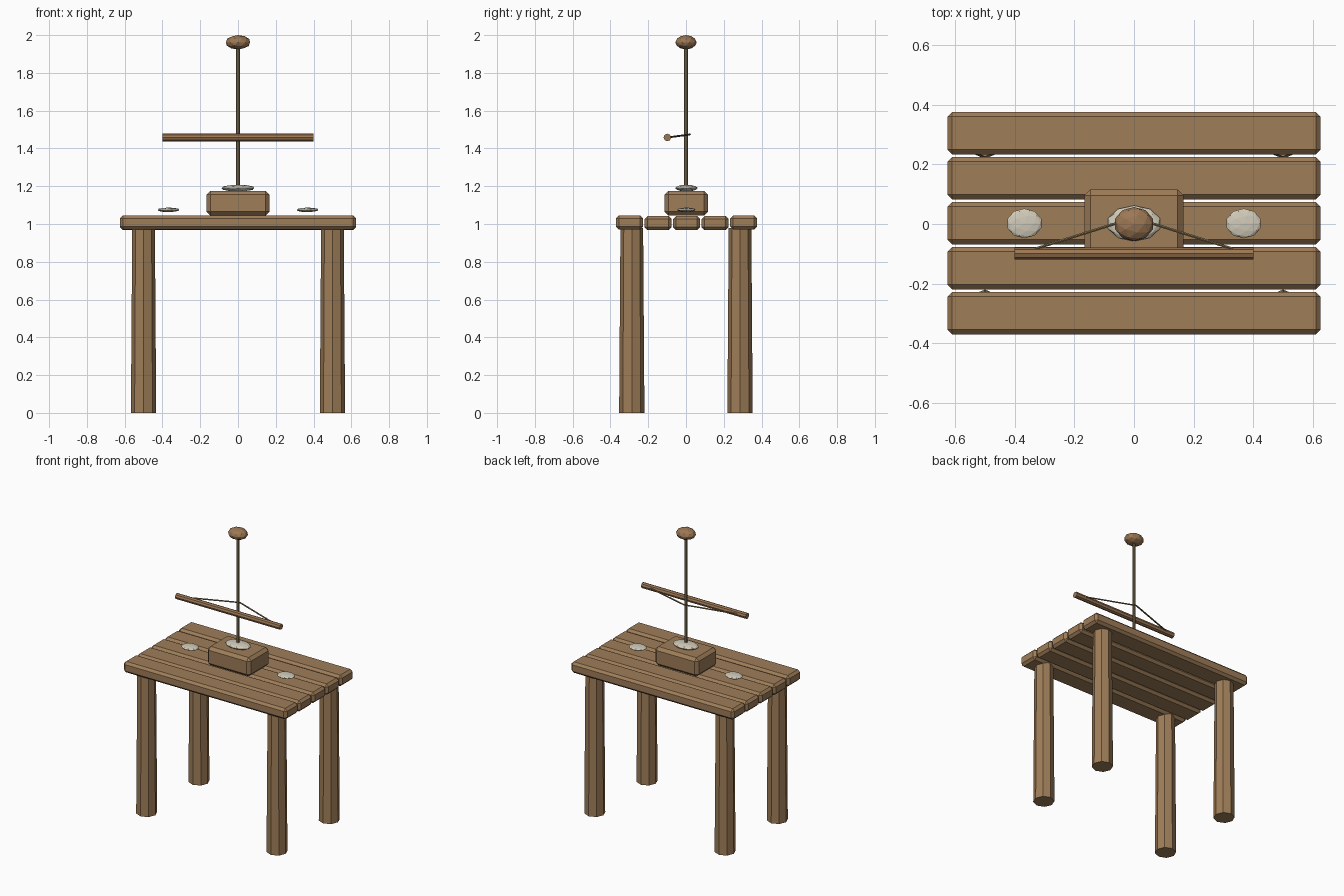
import bpy
from mathutils import Vector

cube = bpy.data.objects.get("Cube")
if cube:
    bpy.data.objects.remove(cube, do_unlink=True)


def material(name, rgb):
    m = bpy.data.materials.new(name)
    m.use_nodes = True
    color = (*rgb, 1)
    m.diffuse_color = color
    m.node_tree.nodes["Principled BSDF"].inputs["Base Color"].default_value = color
    return m


WOOD = material("plank wood", (0.345, 0.205, 0.098))
TURNED = material("turned wood", (0.335, 0.185, 0.088))
CORD = material("drab cord", (0.245, 0.175, 0.085))
STONE = material("pale stone", (0.63, 0.59, 0.48))


def finish(name, mat):
    ob = bpy.context.object
    ob.name = name
    ob.data.materials.append(mat)
    return ob


def beveled_box(name, low, high, bevel, mat):
    low, high = Vector(low), Vector(high)
    bpy.ops.mesh.primitive_cube_add(size=1, location=(low + high) / 2)
    ob = finish(name, mat)
    for v in ob.data.vertices:
        v.co *= high - low
    mod = ob.modifiers.new("Chamfer", 'BEVEL')
    mod.width = bevel
    mod.segments = 1


def rod(name, start, end, r1, r2, mat, sides=8):
    start, end = Vector(start), Vector(end)
    axis = end - start
    bpy.ops.mesh.primitive_cone_add(vertices=sides, radius1=r1, radius2=r2,
                                    depth=axis.length, location=(start + end) / 2)
    ob = finish(name, mat)
    ob.rotation_euler = axis.to_track_quat('Z', 'Y').to_euler()


def pebble(name, center, radii, mat):
    bpy.ops.mesh.primitive_ico_sphere_add(subdivisions=2, radius=1, location=center)
    finish(name, mat).scale = radii


# Table top planks
for i in range(-2, 3):
    y = i * 0.151 + 0.003
    drop = 0 if abs(i) == 2 else 0.003
    beveled_box(f"plank_{i + 3}", (-0.626, y - 0.071, 0.97 - drop),
                (0.626, y + 0.071, 1.046 - drop), 0.016, WOOD)

# Tapered legs
for side, x in (("right", -0.5), ("left", 0.5)):
    for end, y in (("front", -0.287), ("back", 0.286)):
        rod(f"{end}_{side}_leg", (x, y, 0), (x, y, 0.98), 0.067, 0.06, WOOD)

# Base block and pole
beveled_box("base_block", (-0.166, -0.113, 1.045), (0.166, 0.116, 1.175), 0.02, WOOD)
pebble("base_stone", (0, 0.002, 1.19), (0.091, 0.06, 0.018), STONE)
rod("pole", (0, 0, 1.18), (0, 0, 1.94), 0.01, 0.01, CORD)
pebble("pole_knob", (0, 0, 1.962), (0.067, 0.057, 0.038), TURNED)

# Crossbar, its ties and the loose stones
rod("crossbar", (-0.401, -0.099, 1.458), (0.401, -0.099, 1.458), 0.02, 0.02, TURNED)
for side, s in (("right", -1), ("left", 1)):
    rod(f"{side}_tie", (s * 0.375, -0.097, 1.458), (0, 0.021, 1.474),
        0.005, 0.005, CORD, 6)
    pebble(f"{side}_stone", (s * 0.368, 0.002, 1.075), (0.06, 0.05, 0.012), STONE)
